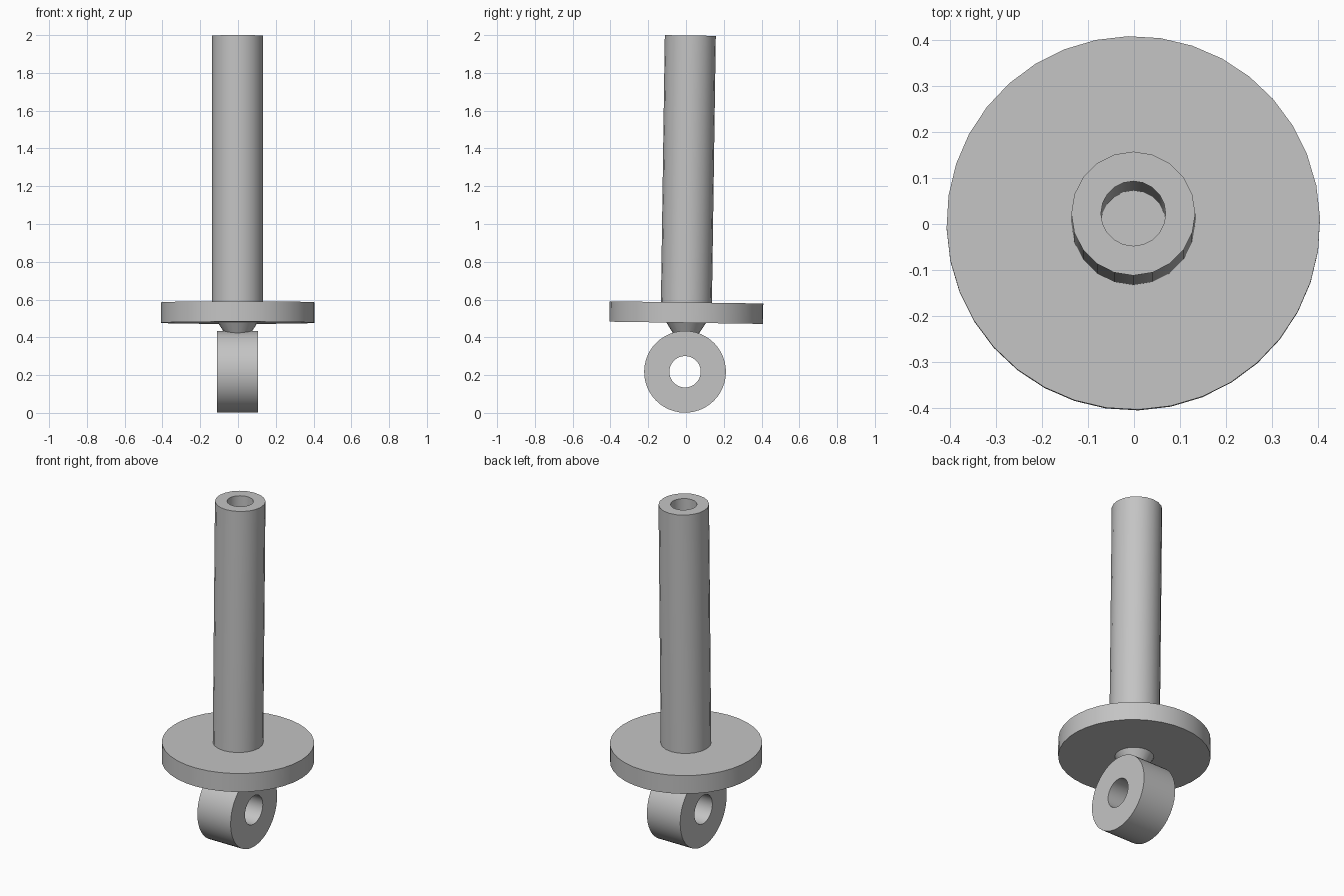
import bpy, bmesh, math
from mathutils import Matrix

cube = bpy.data.objects.get("Cube")
if cube:
    bpy.data.objects.remove(cube, do_unlink=True)

grey = bpy.data.materials.new("plain_grey")
grey.use_nodes = True
colour = (0.55, 0.55, 0.55, 1)
grey.diffuse_color = colour
grey.node_tree.nodes["Principled BSDF"].inputs["Base Color"].default_value = colour

# The whole assembly leans slightly to the back
lean = Matrix.Translation((-0.0015, 0.0015, 0.531)) @ Matrix.Rotation(-0.0145, 4, "X")


def lathe(name, profile, sides, place, phase=0.0, closed=False):
    """Revolve (radius, height) points round z; cap the ends unless closed."""
    bm = bmesh.new()
    rings = []
    for radius, height in profile:
        angles = [phase + math.tau * i / sides for i in range(sides)]
        rings.append([bm.verts.new((radius * math.cos(a), radius * math.sin(a), height))
                      for a in angles])
    pairs = list(zip(rings, rings[1:]))
    if closed:
        pairs.append((rings[-1], rings[0]))
    else:
        bm.faces.new(rings[0])
        bm.faces.new(rings[-1])
    for low, high in pairs:
        for i in range(sides):
            j = (i + 1) % sides
            bm.faces.new((low[i], low[j], high[j], high[i]))
    bmesh.ops.recalc_face_normals(bm, faces=bm.faces)
    mesh = bpy.data.meshes.new(name)
    bm.to_mesh(mesh)
    bm.free()
    mesh.materials.append(grey)
    obj = bpy.data.objects.new(name, mesh)
    bpy.context.collection.objects.link(obj)
    obj.matrix_world = place
    bpy.ops.object.select_all(action="DESELECT")
    obj.select_set(True)
    bpy.context.view_layer.objects.active = obj
    bpy.ops.object.shade_smooth_by_angle(angle=math.radians(35))
    return obj


# Hollow tube with a blind bore reaching down to the flange
lathe("tube", [(0.135, 0.04), (0.135, 1.467), (0.0705, 1.467), (0.0705, 0.05)], 20, lean)

# Wide flange
lathe("flange", [(0.407, -0.054), (0.407, 0.054)], 36, lean, math.radians(1.6))

# Tapered neck joining the flange to the eye
lathe("neck", [(0.05, -0.14), (0.107, -0.05)], 20, lean)

# Eye ring with its hole running side to side
sideways = lean @ Matrix.Translation((0, -0.002, -0.3135)) @ Matrix.Rotation(math.pi / 2, 4, "Y")
half, outer, bore = 0.1085, 0.2165, 0.083
lathe("eye_ring", [(outer, -half), (outer, half), (bore, half), (bore, -half)],
      48, sideways, closed=True)
